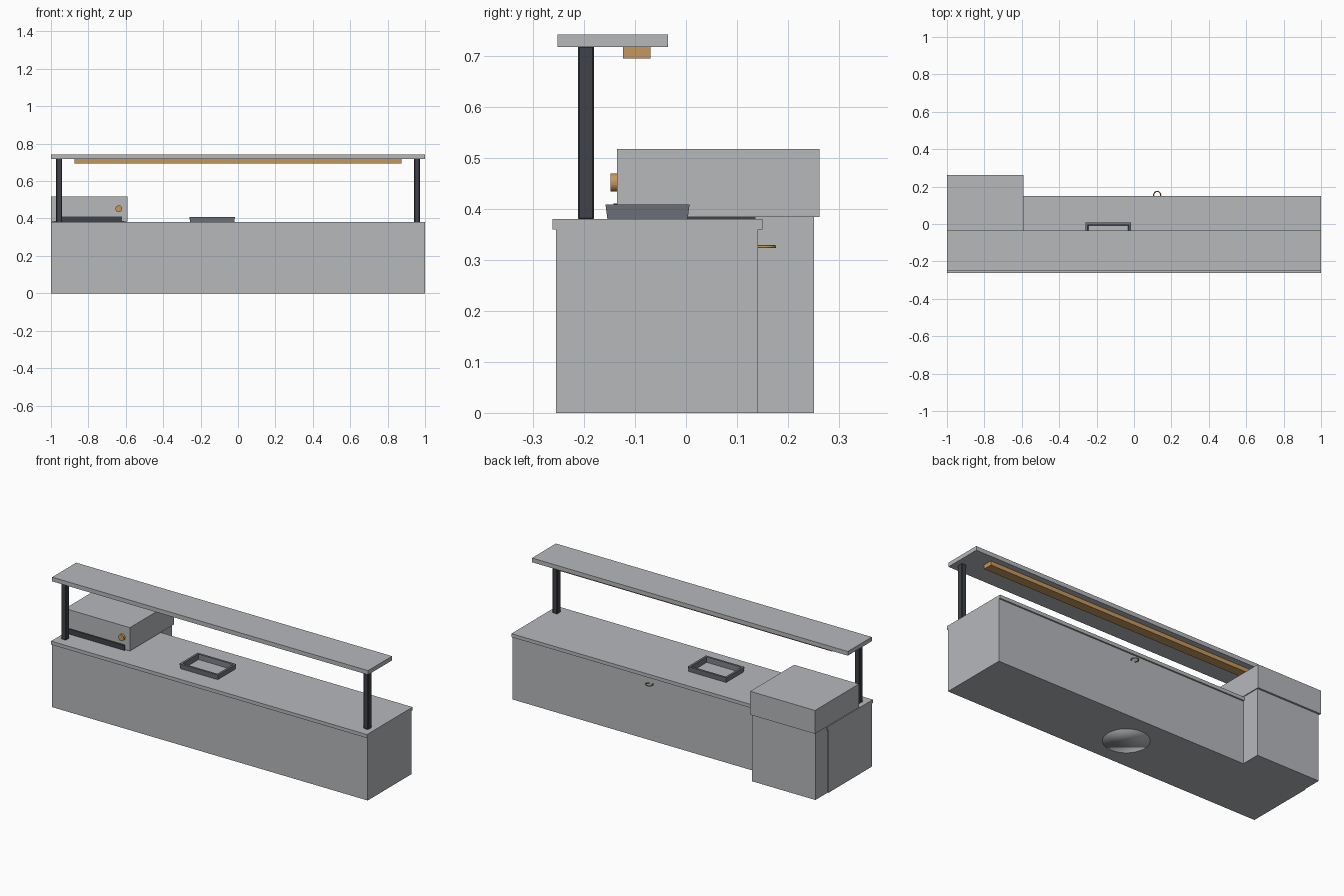
import bpy, bmesh, math

if "Cube" in bpy.data.objects:
    bpy.data.objects.remove(bpy.data.objects["Cube"])


def material(name, r, g, b):
    m = bpy.data.materials.new(name)
    m.diffuse_color = (r, g, b, 1)
    m.use_nodes = True
    m.node_tree.nodes["Principled BSDF"].inputs["Base Color"].default_value = m.diffuse_color
    return m


STEEL = material("brushed steel", 0.47, 0.48, 0.50)
DARK = material("dark metal", 0.05, 0.055, 0.065)
RIM = material("grey rim", 0.17, 0.18, 0.21)
BRASS = material("warm brass", 0.57, 0.31, 0.11)


def finish(bm, name, mat, smooth=False):
    bmesh.ops.recalc_face_normals(bm, faces=bm.faces)
    me = bpy.data.meshes.new(name)
    bm.to_mesh(me)
    bm.free()
    me.materials.append(mat)
    for p in me.polygons:
        p.use_smooth = smooth
    ob = bpy.data.objects.new(name, me)
    bpy.context.collection.objects.link(ob)
    return ob


def box(name, mat, x, y, z, bevel=0):
    bm = bmesh.new()
    bmesh.ops.create_cube(bm, size=1)
    for v in bm.verts:
        v.co = [lo + (c + 0.5) * (hi - lo) for c, (lo, hi) in zip(v.co, (x, y, z))]
    ob = finish(bm, name, mat)
    if bevel:
        mod = ob.modifiers.new("soft edges", "BEVEL")
        mod.width = bevel
        mod.segments = 1
    return ob


# Counter with overhanging top
box("counter_body", STEEL, (-1, 1), (-0.255, 0.141), (0, 0.36))
box("counter_top", STEEL, (-1, 1), (-0.262, 0.15), (0.36, 0.38))

# Oven cabinet at the back left corner
box("oven_base", STEEL, (-0.995, -0.595), (0.135, 0.251), (0, 0.384))
box("oven_plinth", DARK, (-0.98, -0.61), (-0.12, 0.14), (0.378, 0.386))
box("oven_housing", STEEL, (-1, -0.59), (-0.135, 0.262), (0.384, 0.518))
box("oven_slot", DARK, (-0.97, -0.62), (-0.142, -0.13), (0.382, 0.411))

# Oven knob
bm = bmesh.new()
bmesh.ops.create_cone(bm, cap_ends=True, segments=24, radius1=0.018, radius2=0.018, depth=0.016)
knob = finish(bm, "oven_knob", BRASS)
knob.location = (-0.637, -0.140, 0.452)
knob.rotation_euler.x = math.pi / 2

# Overhead shelf, posts and light bar
box("overhead_shelf", STEEL, (-1, 1), (-0.252, -0.035), (0.718, 0.742))
box("light_bar", BRASS, (-0.875, 0.875), (-0.124, -0.07), (0.695, 0.72))
for side, name in ((-1, "left_post"), (1, "right_post")):
    box(name, DARK, (side * 0.957 - 0.015, side * 0.957 + 0.015),
        (-0.212, -0.18), (0.379, 0.72), 0.003)

# Flared rectangular rim: four walls swept around a small cross-section
cx, cy = -0.138, -0.0755
section = [(0, 0.379), (0.004, 0.409), (-0.008, 0.409), (-0.012, 0.379)]
bm = bmesh.new()
rings = []
for sx, sy in ((-1, -1), (1, -1), (1, 1), (-1, 1)):
    rings.append([bm.verts.new((cx + sx * (0.118 + d), cy + sy * (0.0785 + d), z))
                  for d, z in section])
for i in range(4):
    a, b = rings[i], rings[(i + 1) % 4]
    for j in range(4):
        k = (j + 1) % 4
        bm.faces.new((a[j], b[j], b[k], a[k]))
finish(bm, "basin_rim", RIM)

# Round outlet under the counter
bm = bmesh.new()
bmesh.ops.create_cone(bm, cap_ends=True, segments=32, radius1=0.12, radius2=0.12, depth=0.3)
outlet = finish(bm, "floor_outlet", STEEL, True)
outlet.location = (0, -0.06, 0.1495)

# Small ring set into the back panel
bm = bmesh.new()
n, m = 20, 8
grid = []
for i in range(n):
    a = 2 * math.pi * i / n
    row = []
    for j in range(m):
        t = 2 * math.pi * j / m
        r = 0.019 + 0.003 * math.cos(t)
        row.append(bm.verts.new((0.124 + r * math.cos(a), 0.155 + r * math.sin(a),
                                 0.326 + 0.003 * math.sin(t))))
    grid.append(row)
for i in range(n):
    for j in range(m):
        p, q = (i + 1) % n, (j + 1) % m
        bm.faces.new((grid[i][j], grid[p][j], grid[p][q], grid[i][q]))
finish(bm, "back_ring", BRASS, True)
